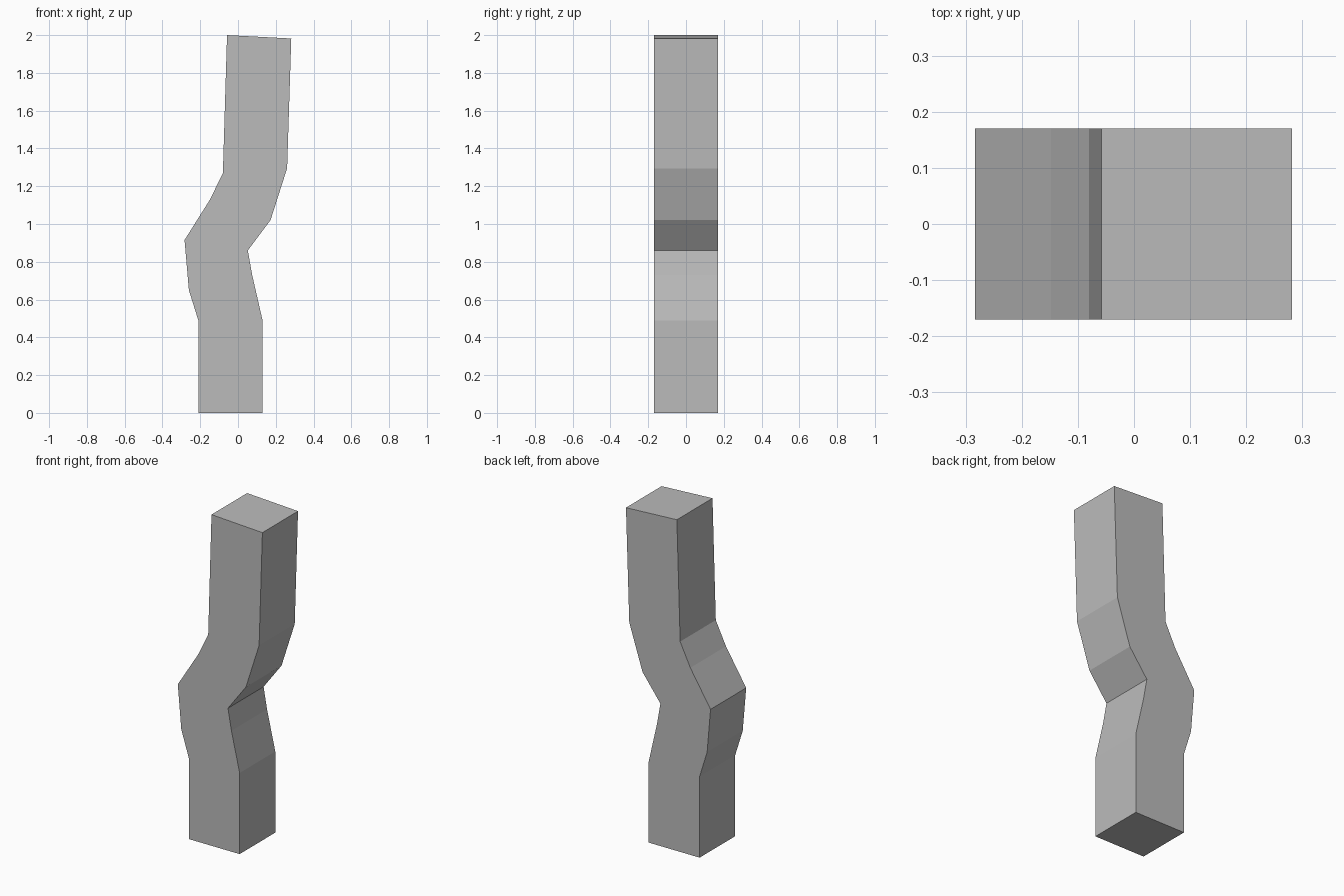
import bpy
import bmesh

cube = bpy.data.objects.get("Cube")
if cube:
    bpy.data.objects.remove(cube, do_unlink=True)

# Plain grey material
grey = bpy.data.materials.new("plain grey")
grey.use_nodes = True
colour = (0.5, 0.5, 0.5, 1)
grey.diffuse_color = colour
grey.node_tree.nodes["Principled BSDF"].inputs["Base Color"].default_value = colour

# Matching cross-sections up the post: (right x, right z), (left x, left z)
HALF_DEPTH = 0.17
sections = [
    ((-0.21, 0.0), (0.13, 0.0)),
    ((-0.21, 0.49), (0.13, 0.49)),
    ((-0.26, 0.65), (0.075, 0.73)),
    ((-0.283, 0.915), (0.052, 0.86)),
    ((-0.148, 1.13), (0.172, 1.02)),
    ((-0.08, 1.27), (0.26, 1.295)),
    ((-0.058, 2.0), (0.282, 1.982)),
]

# Bent square post: rings joined by quads, closed at both ends
bm = bmesh.new()
rings = []
for (ax, az), (bx, bz) in sections:
    corners = [(ax, -HALF_DEPTH, az), (bx, -HALF_DEPTH, bz),
               (bx, HALF_DEPTH, bz), (ax, HALF_DEPTH, az)]
    rings.append([bm.verts.new(c) for c in corners])
for low, high in zip(rings, rings[1:]):
    for i in range(4):
        j = (i + 1) % 4
        bm.faces.new((low[i], low[j], high[j], high[i]))
bm.faces.new(rings[0][::-1])
bm.faces.new(rings[-1])
bmesh.ops.recalc_face_normals(bm, faces=bm.faces)

mesh = bpy.data.meshes.new("bent_post")
bm.to_mesh(mesh)
bm.free()
mesh.materials.append(grey)
post = bpy.data.objects.new("bent_post", mesh)
bpy.context.collection.objects.link(post)
